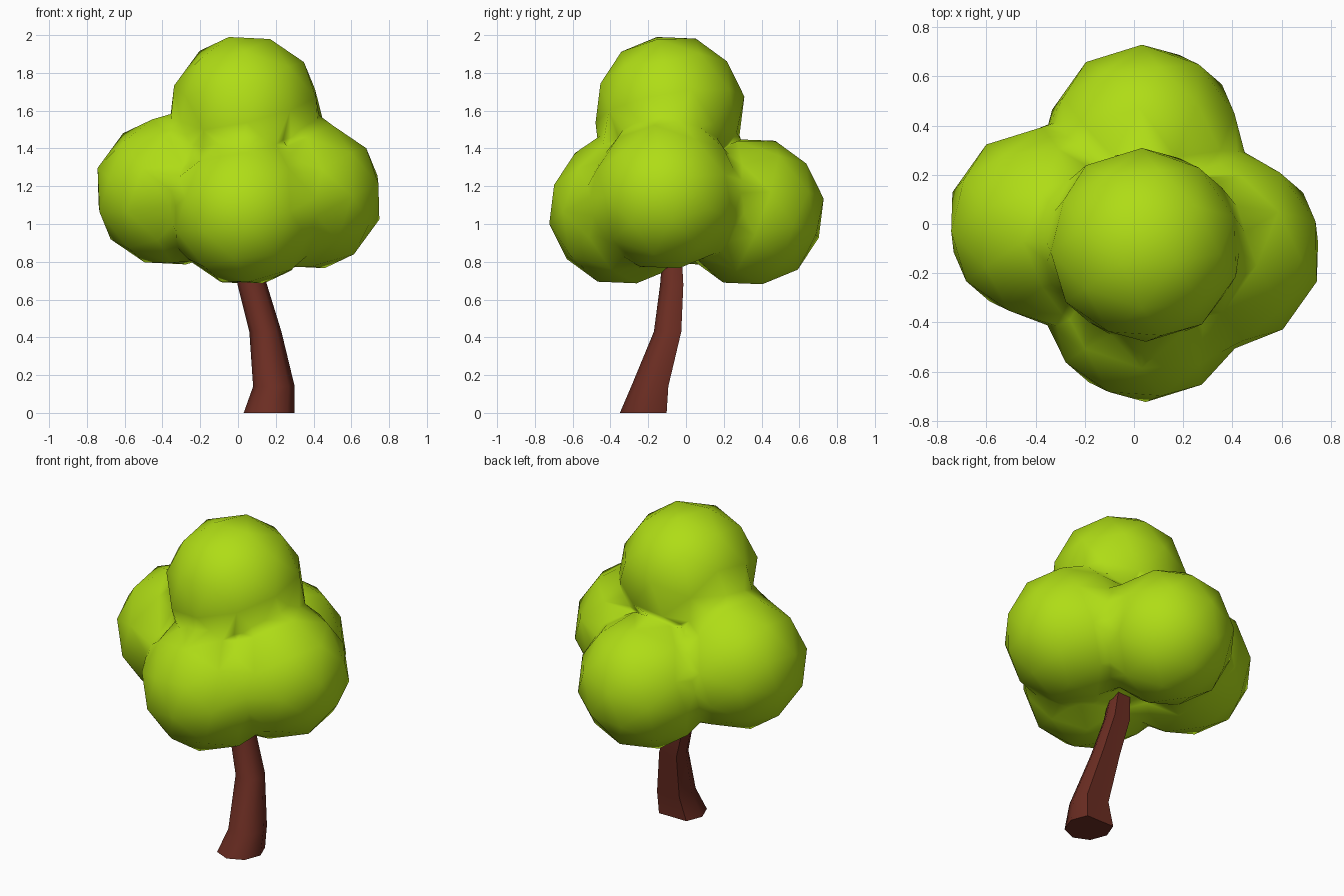
import bpy, bmesh, math
from mathutils import Vector

if "Cube" in bpy.data.objects:
    bpy.data.objects.remove(bpy.data.objects["Cube"])


def material(name, color):
    m = bpy.data.materials.new(name)
    m.diffuse_color = color
    m.use_nodes = True
    m.node_tree.nodes["Principled BSDF"].inputs["Base Color"].default_value = m.diffuse_color
    return m


def add_object(name, bm, mat):
    mesh = bpy.data.meshes.new(name)
    bm.to_mesh(mesh)
    bm.free()
    obj = bpy.data.objects.new(name, mesh)
    bpy.context.collection.objects.link(obj)
    mesh.materials.append(mat)
    return obj


leaf = material("leaf_green", (0.43, 0.72, 0.008, 1))
bark = material("bark_brown", (0.147, 0.026, 0.016, 1))

# Foliage: five overlapping low-poly balls, all with the same slight tilt
TILT = Vector((0, 0, 1)).rotation_difference(Vector((-0.09, -0.07, 0.39)))
CENTRES = [(0.04, -0.085, 1.606), (-0.365, 0.0, 1.17), (0.37, -0.105, 1.15),
           (0.04, -0.33, 1.07), (0.04, 0.335, 1.065)]


def leaf_ball(name, centre):
    bm = bmesh.new()
    bmesh.ops.create_icosphere(bm, subdivisions=2, radius=0.4)
    for v in bm.verts:
        v.co = TILT @ v.co + Vector(centre)
    return add_object(name, bm, leaf)


foliage = leaf_ball("foliage", CENTRES[0])
helpers = []
for i, c in enumerate(CENTRES[1:]):
    ball = leaf_ball(f"foliage_helper_{i}", c)
    ball.hide_render = True
    helpers.append(ball)
    mod = foliage.modifiers.new("union", 'BOOLEAN')
    mod.operation = 'UNION'
    mod.solver = 'EXACT'
    mod.object = ball

# Fuse the balls and soften the creases where they meet
bpy.context.view_layer.update()
evaluated = foliage.evaluated_get(bpy.context.evaluated_depsgraph_get())
bm = bmesh.new()
bm.from_mesh(evaluated.to_mesh())
evaluated.to_mesh_clear()
foliage.modifiers.clear()
for ball in helpers:
    bpy.data.objects.remove(ball)
bmesh.ops.remove_doubles(bm, verts=bm.verts, dist=0.02)
bmesh.ops.triangulate(bm, faces=bm.faces)
bm.normal_update()
crease = {v for e in bm.edges
          if len(e.link_faces) == 2 and e.calc_face_angle_signed(0) < -0.35
          for v in e.verts}
for _ in range(2):
    bmesh.ops.smooth_vert(bm, verts=list(crease), factor=0.5,
                          use_axis_x=True, use_axis_y=True, use_axis_z=True)
bm.to_mesh(foliage.data)
bm.free()
foliage.data.shade_smooth()

# Trunk: leaning eight-sided tube with a groove down the back
RINGS = [(0.165, -0.205, 0.0, 0.135, 0.145), (0.19, -0.175, 0.14, 0.11, 0.115),
         (0.145, -0.085, 0.43, 0.085, 0.085), (0.075, -0.065, 0.68, 0.078, 0.072),
         (0.04, -0.065, 0.95, 0.05, 0.05)]
SIDES = 8
bm = bmesh.new()
loops = []
for x, y, z, rx, ry in RINGS:
    ring = []
    for k in range(SIDES):
        a = math.tau * k / SIDES
        s = 0.7 if k == 2 else 1.0
        ring.append(bm.verts.new((x + rx * s * math.cos(a), y + ry * s * math.sin(a), z)))
    loops.append(ring)
for lo, hi in zip(loops, loops[1:]):
    for k in range(SIDES):
        n = (k + 1) % SIDES
        bm.faces.new((lo[k], lo[n], hi[n], hi[k]))
bm.faces.new(loops[0][::-1])
bm.faces.new(loops[-1])
trunk = add_object("trunk", bm, bark)
bpy.ops.object.select_all(action='DESELECT')
trunk.select_set(True)
bpy.context.view_layer.objects.active = trunk
bpy.ops.object.shade_smooth_by_angle(angle=math.radians(50))
